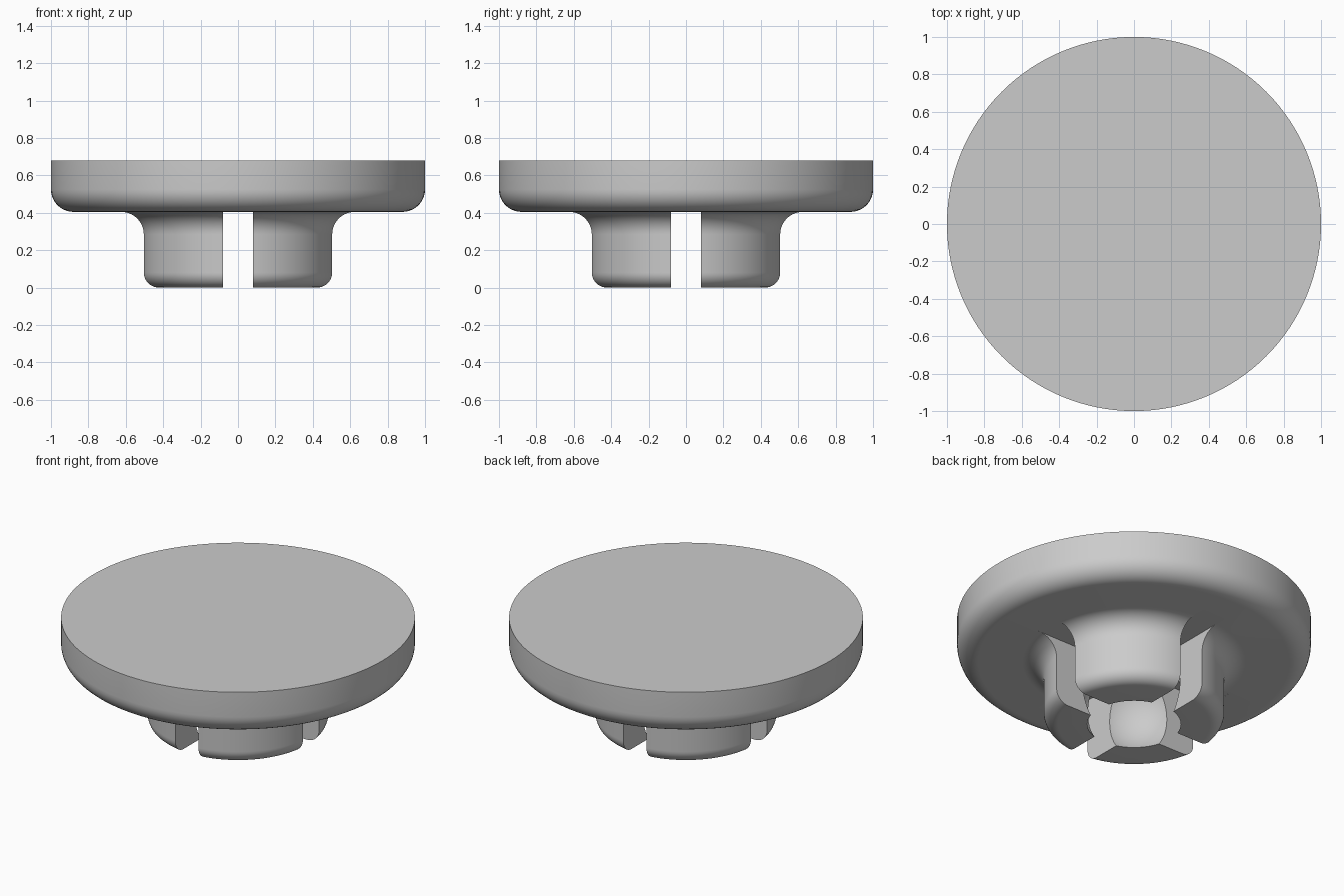
import bpy, bmesh
from math import sin, cos, radians

old = bpy.data.objects.get("Cube")
if old:
    bpy.data.objects.remove(old)

grey = bpy.data.materials.new("plain_grey")
grey.use_nodes = True
colour = (0.6, 0.6, 0.6, 1)
grey.diffuse_color = colour
grey.node_tree.nodes["Principled BSDF"].inputs["Base Color"].default_value = colour

SEGMENTS = 128
UNDERSIDE, TOP, STEM = 0.405, 0.68, 0.51


def arc(cx, cz, r, start, end, steps=10):
    """Points (radius, height) along a quarter-round."""
    return [(cx + r * cos(radians(start + (end - start) * i / steps)),
             cz + r * sin(radians(start + (end - start) * i / steps)))
            for i in range(steps + 1)]


def lathe(name, profile):
    """Revolve a profile that starts and ends on the z axis."""
    bm = bmesh.new()
    rings = []
    for r, z in profile:
        rings.append([bm.verts.new((r * cos(radians(360 * i / SEGMENTS)),
                                    r * sin(radians(360 * i / SEGMENTS)), z))
                      for i in range(SEGMENTS)])
    for a, b in zip(rings, rings[1:]):
        for i in range(SEGMENTS):
            j = (i + 1) % SEGMENTS
            bm.faces.new((a[i], a[j], b[j], b[i]))
    bm.faces.new(rings[0][::-1])
    bm.faces.new(rings[-1])
    bmesh.ops.recalc_face_normals(bm, faces=bm.faces)
    mesh = bpy.data.meshes.new(name)
    bm.to_mesh(mesh)
    bm.free()
    obj = bpy.data.objects.new(name, mesh)
    bpy.context.collection.objects.link(obj)
    obj.data.materials.append(grey)
    return obj


def cut(target, cutter):
    """Subtract the cutter and remove it."""
    cutter.data.materials.append(grey)
    cutter.hide_render = True
    mod = target.modifiers.new("cut", "BOOLEAN")
    mod.operation = "DIFFERENCE"
    mod.solver = "EXACT"
    mod.object = cutter
    bpy.context.view_layer.objects.active = target
    bpy.ops.object.modifier_apply(modifier=mod.name)
    bpy.data.objects.remove(cutter)


# Round cap with a filleted stem below
profile = (arc(STEM - 0.08, 0.08, 0.08, -90, 0)
           + arc(STEM + 0.12, UNDERSIDE - 0.12, 0.12, 180, 90)
           + arc(1 - 0.12, UNDERSIDE + 0.12, 0.12, -90, 0)
           + [(1, TOP)])
cap = lathe("cap_with_prongs", profile)

# Crossing slots split the stem into four prongs
slot_top = UNDERSIDE + 0.0005
for size in ((1.28, 0.16), (0.16, 1.28)):
    bpy.ops.mesh.primitive_cube_add(size=1, location=(0, 0, (slot_top - 0.1) / 2))
    slot = bpy.context.object
    slot.name = "slot_cutter"
    slot.scale = (*size, slot_top + 0.1)
    bpy.context.view_layer.update()
    cut(cap, slot)

# Ball socket between the prongs
bpy.ops.mesh.primitive_uv_sphere_add(segments=64, ring_count=32, radius=0.32,
                                     location=(0, 0, 0.18))
socket = bpy.context.object
socket.name = "socket_cutter"
bpy.ops.object.shade_smooth()
cut(cap, socket)

bpy.ops.object.select_all(action="DESELECT")
cap.select_set(True)
bpy.context.view_layer.objects.active = cap
bpy.ops.object.shade_smooth_by_angle(angle=radians(30))
